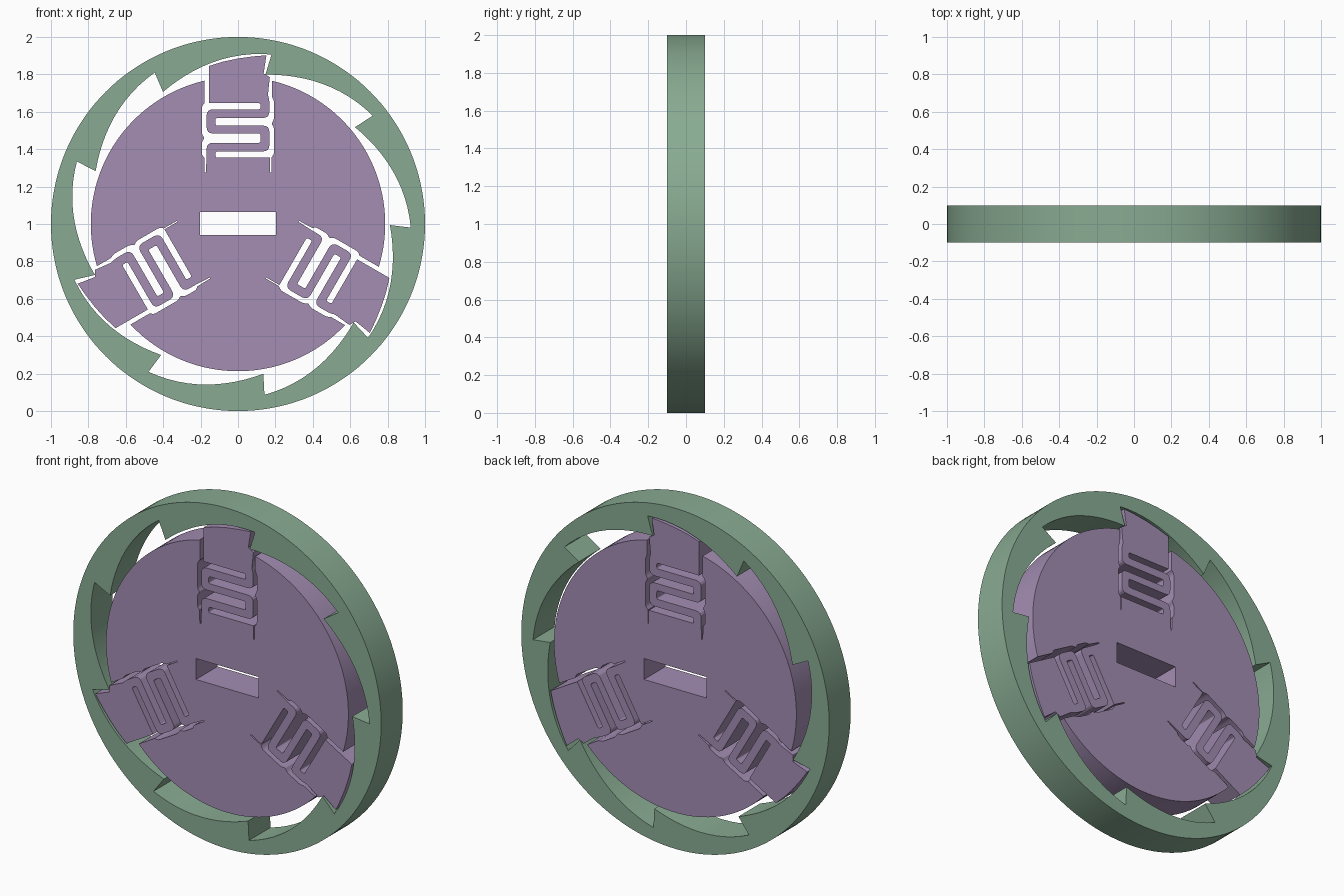
import bpy
from math import sin, cos, pi, radians, atan2, degrees

if "Cube" in bpy.data.objects:
    bpy.data.objects.remove(bpy.data.objects["Cube"])

HALF = 0.1  # half thickness


def polar(r, deg):
    return (r * cos(radians(deg)), r * sin(radians(deg)))


def fillet(pts, n=4):
    """Round each (x, z, radius) corner of an open path; points without radius stay sharp."""
    out = []
    for i, p in enumerate(pts):
        if len(p) < 3:
            out.append(p)
            continue
        ends = []
        for q in (pts[i - 1], pts[i + 1]):
            dx, dz = q[0] - p[0], q[1] - p[1]
            d = (dx * dx + dz * dz) ** 0.5
            t = min(p[2], d * 0.49) / d
            ends.append((p[0] + dx * t, p[1] + dz * t))
        for k in range(n + 1):
            t = k / n
            out.append(tuple((1 - t) ** 2 * ends[0][a] + 2 * t * (1 - t) * p[a]
                             + t * t * ends[1][a] for a in (0, 1)))
    return out


def plate(name, outlines, color):
    """Extrude closed outlines (first is outer, others are holes) along y."""
    cu = bpy.data.curves.new(name, 'CURVE')
    cu.dimensions = '2D'
    cu.fill_mode = 'BOTH'
    cu.extrude = HALF
    for pts in outlines:
        s = cu.splines.new('POLY')
        s.points.add(len(pts) - 1)
        for sp, p in zip(s.points, pts):
            sp.co = (p[0], p[1], 0, 1)
        s.use_cyclic_u = True
    ob = bpy.data.objects.new(name, cu)
    bpy.context.collection.objects.link(ob)
    ob.rotation_euler = (pi / 2, 0, 0)
    ob.location = (0, 0, 1)
    bpy.ops.object.select_all(action='DESELECT')
    ob.select_set(True)
    bpy.context.view_layer.objects.active = ob
    bpy.ops.object.convert(target='MESH')
    ob = bpy.context.object
    bpy.ops.object.transform_apply(location=True, rotation=True, scale=True)
    bpy.ops.object.shade_smooth_by_angle(angle=radians(20))
    mat = bpy.data.materials.new(name)
    mat.diffuse_color = color
    mat.use_nodes = True
    mat.node_tree.nodes["Principled BSDF"].inputs["Base Color"].default_value = mat.diffuse_color
    ob.data.materials.clear()
    ob.data.materials.append(mat)
    return ob


# Ratchet ring: round outside, nine saw teeth inside
outer = [polar(1.0, 2.5 * i) for i in range(144)]
teeth = []
for k in range(9):
    for j in range(13):
        t = j / 12
        r = 0.924 - 0.112 * t + 0.012 * sin(pi * t) * (1 - t)
        teeth.append(polar(r, 40 * k - 1.2 + 40.8 * t))
plate('ratchet_ring', [outer, teeth], (0.25, 0.41, 0.29, 1))

# One spring pawl outline, pointing up, traced from right slot edge to left slot edge
R = 0.787
right_wall = [(0.182, (R * R - 0.182 ** 2) ** 0.5), (0.182, 0.68), (0.193, 0.655, .01),
              (0.193, 0.56, .015), (0.179, 0.537, .005), (0.193, 0.515, .015),
              (0.193, 0.375, .015), (0.178, 0.355), (0.178, 0.275), (0.172, 0.275),
              (0.172, 0.355)]
spring_right = [(-0.12, 0.355, .01), (-0.12, 0.388, .01),   # lowest gap
                (0.168, 0.388, .035), (0.168, 0.526, .035),  # lower right bend
                (-0.12, 0.526, .01), (-0.12, 0.567, .01),    # middle gap
                (0.168, 0.567, .035), (0.168, 0.66, .02), (0.160, 0.69),
                (0.170, 0.785), (0.137, 0.805)]
# pawl head: curved top following the tooth ramp
head = [(0.152, 0.902), (0.08, 0.896), (0.0, 0.885), (-0.08, 0.868), (-0.155, 0.845)]
spring_left = [(-0.155, 0.646), (0.12, 0.646, .01), (0.12, 0.613, .01),  # upper gap
               (-0.168, 0.613, .035), (-0.168, 0.484, .035),   # upper left bend
               (0.12, 0.484, .01), (0.12, 0.434, .01),         # second gap
               (-0.168, 0.434, .035), (-0.168, 0.355)]
left_wall = [(-0.172, 0.275), (-0.178, 0.275), (-0.18, 0.355), (-0.193, 0.37, .01),
             (-0.193, 0.44, .015), (-0.179, 0.459, .005), (-0.193, 0.48, .015),
             (-0.193, 0.63, .015), (-0.178, 0.647),
             (-0.178, (R * R - 0.178 ** 2) ** 0.5)]
arm = fillet(right_wall + spring_right + head + spring_left + left_wall)

# Hub: three pawls joined by rim arcs, with a central key slot
a_left = degrees(atan2(arm[-1][1], arm[-1][0]))
a_right = degrees(atan2(arm[0][1], arm[0][0])) + 120
sector = arm + [polar(R, a_left + (a_right - a_left) * i / 36) for i in range(1, 36)]
hub = []
for k in range(3):
    c, s = cos(k * 2 * pi / 3), sin(k * 2 * pi / 3)
    hub += [(x * c - z * s, x * s + z * c) for x, z in sector]
slot = [(-0.203, -0.06), (0.203, -0.06), (0.203, 0.063), (-0.203, 0.063)]
plate('spring_hub', [hub, slot], (0.37, 0.27, 0.45, 1))
